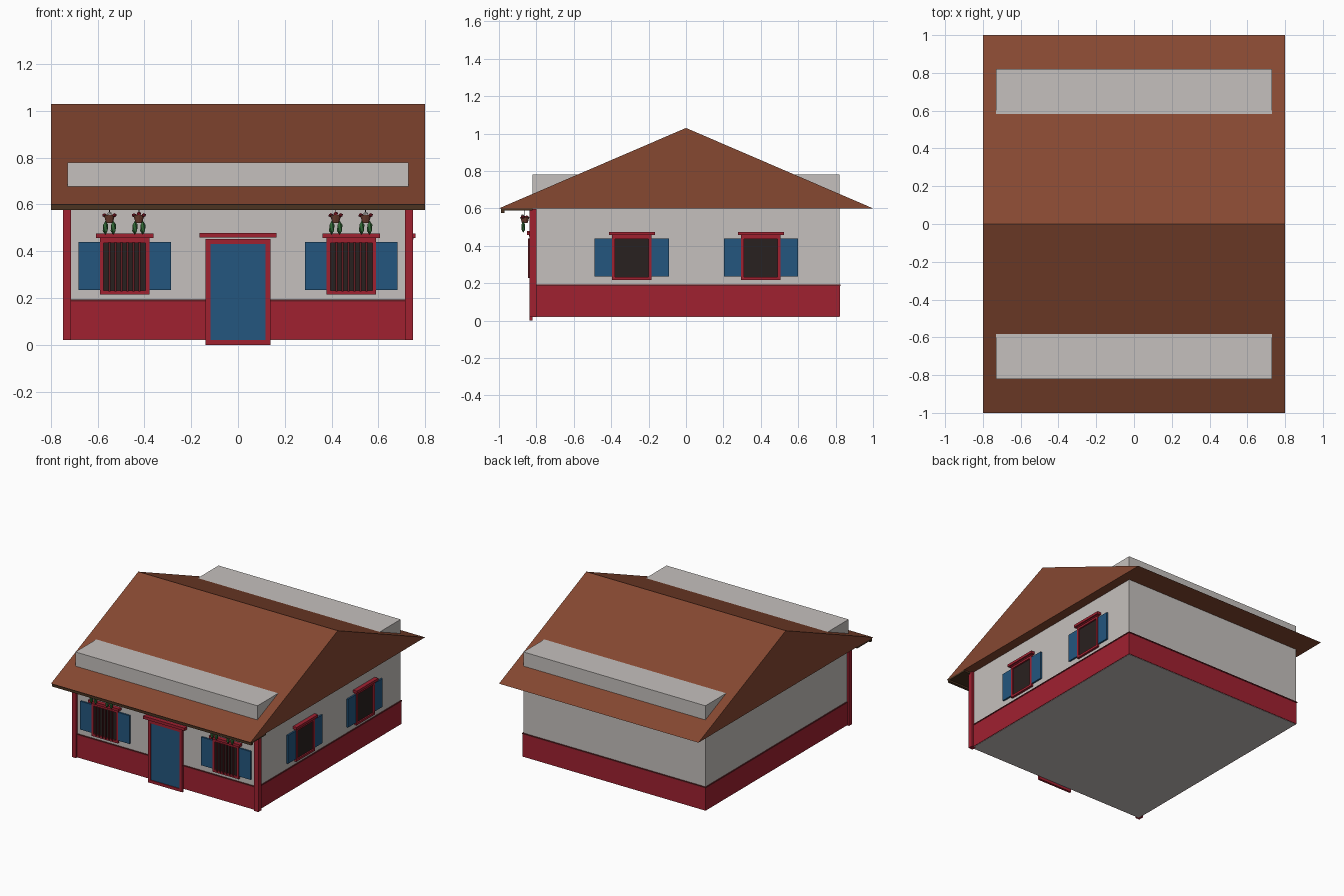
import bpy
import bmesh
from mathutils import Matrix, Vector

if "Cube" in bpy.data.objects:
    bpy.data.objects.remove(bpy.data.objects["Cube"])


def material(name, r, g, b):
    m = bpy.data.materials.new(name)
    m.diffuse_color = (r, g, b, 1)
    m.use_nodes = True
    m.node_tree.nodes["Principled BSDF"].inputs["Base Color"].default_value = (r, g, b, 1)
    return m


PLASTER = material("plaster", 0.56, 0.53, 0.51)
ROOF = material("roof_tile", 0.24, 0.065, 0.031)
RED = material("red_paint", 0.35, 0.015, 0.03)
MAROON = material("maroon_edge", 0.13, 0.012, 0.016)
BLUE = material("blue_paint", 0.017, 0.093, 0.21)
DARK = material("dark_opening", 0.022, 0.015, 0.014)
TIMBER = material("eave_timber", 0.07, 0.033, 0.015)
GREEN = material("leaves", 0.03, 0.14, 0.035)
WHITE = material("white_petals", 0.7, 0.68, 0.66)
POT = material("pot_clay", 0.16, 0.05, 0.03)


def finish(name, bm, mat):
    bmesh.ops.recalc_face_normals(bm, faces=bm.faces)
    mesh = bpy.data.meshes.new(name)
    bm.to_mesh(mesh)
    bm.free()
    mesh.materials.append(mat)
    obj = bpy.data.objects.new(name, mesh)
    bpy.context.collection.objects.link(obj)
    return obj


def box(name, x, y, z, mat, place=None):
    """Box from three (low, high) ranges, optionally moved onto a wall."""
    bm = bmesh.new()
    bmesh.ops.create_cube(bm, size=1)
    for v in bm.verts:
        p = [r[0] if c < 0 else r[1] for c, r in zip(v.co, (x, y, z))]
        v.co = place(*p) if place else p
    return finish(name, bm, mat)


# Wall frames: along the wall, outward from it, height
def on_front(u, d, z):
    return Vector((u, -0.82 - d, z))


def on_side(u, d, z):
    return Vector((0.73 + d, u, z))


# House body, painted base and its ledge
box("walls", (-0.73, 0.73), (-0.82, 0.82), (0.02, 0.78), PLASTER)
box("painted_base", (-0.734, 0.734), (-0.824, 0.824), (0.022, 0.185), RED)
box("base_ledge", (-0.737, 0.737), (-0.827, 0.827), (0.185, 0.193), MAROON)

# Gabled roof prism
bm = bmesh.new()
ends = []
for x in (-0.8, 0.8):
    ends.append(bm.faces.new([bm.verts.new((x, y, z))
                              for y, z in ((-1, 0.6), (1, 0.6), (0, 1.03))]))
bmesh.ops.bridge_loops(bm, edges=[e for f in ends for e in f.edges])
finish("roof", bm, ROOF)

# Front eave boards
box("eave_soffit", (-0.8, 0.8), (-0.985, -0.82), (0.588, 0.602), TIMBER)
box("eave_fascia", (-0.8, 0.8), (-0.99, -0.97), (0.576, 0.603), TIMBER)

# Corner posts
for side, s in (("left", 1), ("right", -1)):
    box("corner_post_" + side, sorted((s * 0.714, s * 0.748)), (-0.836, -0.80), (0.02, 0.598), RED)


def frame(name, c, half, z0, z1, t, depth, place):
    """Four bars round an opening."""
    box(name + "_jamb_a", (c - half, c - half + t), (0, depth), (z0, z1), RED, place)
    box(name + "_jamb_b", (c + half - t, c + half), (0, depth), (z0, z1), RED, place)
    box(name + "_head", (c - half + t, c + half - t), (0, depth), (z1 - t, z1), RED, place)
    box(name + "_sill", (c - half + t, c + half - t), (0, depth), (z0, z0 + t), RED, place)


def window(name, c, place, bars):
    frame(name, c, 0.106, 0.216, 0.452, 0.016, 0.016, place)
    box(name + "_opening", (c - 0.09, c + 0.09), (0, 0.006), (0.23, 0.437), DARK, place)
    box(name + "_lintel", (c - 0.123, c + 0.123), (0, 0.03), (0.457, 0.475), RED, place)
    box(name + "_lintel_neck", (c - 0.106, c + 0.106), (0, 0.02), (0.45, 0.458), RED, place)
    for s in (-1, 1):
        box(name + "_shutter", sorted((c + s * 0.106, c + s * 0.198)), (0, 0.012),
            (0.235, 0.44), BLUE, place)
    for i in range(bars):
        u = c - 0.09 + 0.18 * (i + 1) / (bars + 1)
        box(name + "_bar", (u - 0.004, u + 0.004), (0.017, 0.024), (0.228, 0.44), MAROON, place)


window("front_window_right", -0.485, on_front, 6)
window("front_window_left", 0.485, on_front, 6)
window("side_window_front", -0.29, on_side, 0)
window("side_window_back", 0.40, on_side, 0)

# Front door
frame("door", 0, 0.138, 0, 0.452, 0.02, 0.016, on_front)
box("door_leaf", (-0.119, 0.119), (0, 0.01), (0.018, 0.434), BLUE, on_front)
box("door_lintel", (-0.165, 0.165), (0, 0.03), (0.458, 0.478), RED, on_front)


def blob(name, centre, size, mat):
    bm = bmesh.new()
    bmesh.ops.create_icosphere(bm, subdivisions=1, radius=1)
    bmesh.ops.transform(bm, matrix=Matrix.Translation(centre) @ Matrix.Diagonal((*size, 1)), verts=bm.verts)
    finish(name, bm, mat)


# Hanging flower pots
for x, petals in ((-0.55, WHITE), (-0.424, RED), (0.418, RED), (0.546, WHITE)):
    y = -0.862
    bm = bmesh.new()
    bmesh.ops.create_cone(bm, cap_ends=True, segments=10, radius1=0.015, radius2=0.025, depth=0.034,
                          matrix=Matrix.Translation((x, y, 0.538)))
    finish("flower_pot", bm, POT)
    box("pot_hanger", (x - 0.002, x + 0.002), (y - 0.002, y + 0.002), (0.55, 0.59), DARK)
    for s in (-1, 1):
        blob("trailing_leaves", (x + s * 0.017, y - 0.008, 0.5), (0.013, 0.012, 0.03), GREEN)
        blob("flower", (x + s * 0.021, y - s * 0.01, 0.554), (0.011, 0.011, 0.009), RED)
    blob("middle_flower", (x, y - 0.012, 0.56), (0.011, 0.01, 0.009), petals)
